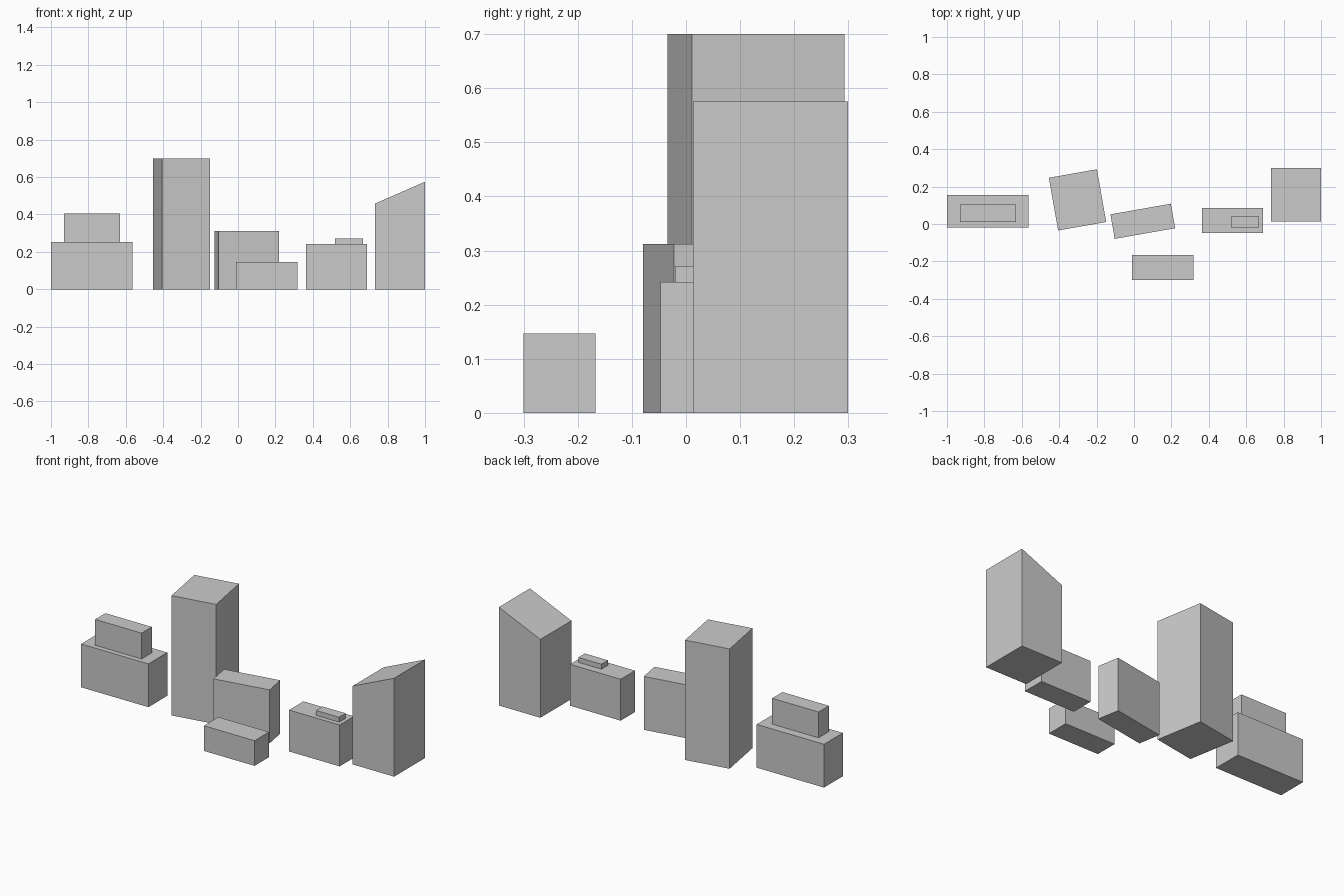
import bpy, bmesh
from math import radians
from mathutils import Matrix

if "Cube" in bpy.data.objects:
    bpy.data.objects.remove(bpy.data.objects["Cube"])


def block(name, center, size, z0, z1, angle=0, z1_right=None):
    """Flat-sided building; z1_right raises the +x roof edge into a slope."""
    bm = bmesh.new()
    bmesh.ops.create_cube(bm, size=1)
    for v in bm.verts:
        right = v.co.x > 0
        top = v.co.z > 0
        v.co.x *= size[0]
        v.co.y *= size[1]
        v.co.z = (z1_right if right and z1_right else z1) if top else z0
    bm.transform(Matrix.Translation((*center, 0)) @ Matrix.Rotation(radians(angle), 4, 'Z'))
    mesh = bpy.data.meshes.new(name)
    bm.to_mesh(mesh)
    bm.free()
    obj = bpy.data.objects.new(name, mesh)
    bpy.context.collection.objects.link(obj)
    return obj


# Stepped building on the left
block("stepped_base", (-0.7825, 0.067), (0.435, 0.174), 0, 0.253)
block("stepped_upper", (-0.78, 0.057), (0.30, 0.095), 0.253, 0.404)

# Tall turned tower
block("tower", (-0.302, 0.129), (0.261, 0.286), 0, 0.70, angle=10)

# Turned middle building and low block before it
block("middle_building", (0.047, 0.0145), (0.328, 0.133), 0, 0.312, angle=10)
block("low_block", (0.1535, -0.2335), (0.327, 0.133), 0, 0.147)

# Small building with roof unit
block("small_building", (0.5265, 0.019), (0.327, 0.132), 0, 0.242)
block("roof_unit", (0.593, 0.01), (0.149, 0.06), 0.242, 0.271)

# Building with sloped roof on the right
block("sloped_building", (0.866, 0.156), (0.268, 0.286), 0, 0.458, z1_right=0.575)
